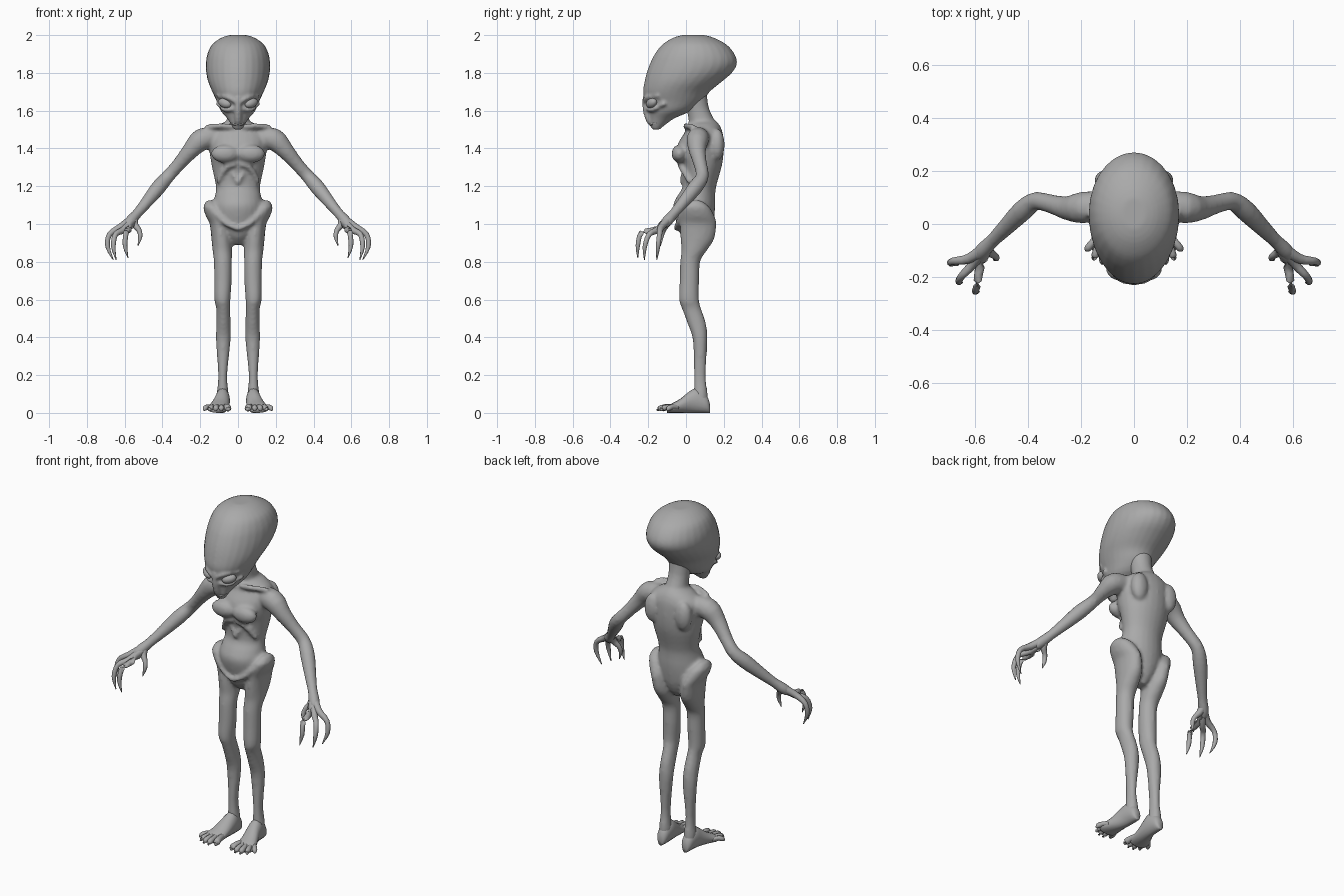
import bpy, bmesh, math
from mathutils import Vector, Matrix

skin = bpy.data.materials.new("grey_skin")
skin.diffuse_color = (0.4, 0.4, 0.4, 1)

X, Y, Z = Vector((1, 0, 0)), Vector((0, 1, 0)), Vector((0, 0, 1))


def spline(pts, steps):
    """Smooth interpolation through tuples of any length."""
    out, n = [], len(pts)
    for i in range(n - 1):
        p0, p1, p2, p3 = pts[max(i - 1, 0)], pts[i], pts[i + 1], pts[min(i + 2, n - 1)]
        for k in range(steps):
            t = k / steps
            out.append([0.5 * (2 * b + (c - a) * t + (2 * a - 5 * b + 4 * c - d) * t * t
                               + (3 * b - a - 3 * c + d) * t ** 3)
                        for a, b, c, d in zip(p0, p1, p2, p3)])
    return out + [list(pts[-1])]


def loft(bm, pts, axes=None, sides=16, steps=3, mirror=False):
    """Skin elliptical rings (x, y, z, radius_u, radius_v) along a path."""
    rows = spline(pts, steps)
    for s in ((1, -1) if mirror else (1,)):
        rings = []
        for i, r in enumerate(rows):
            c = Vector(r[:3])
            a, b = max(r[3], 0.001), max(r[-1], 0.001)
            if axes:
                u, v = axes
            else:
                t = (Vector(rows[min(i + 1, len(rows) - 1)][:3])
                     - Vector(rows[max(i - 1, 0)][:3])).normalized()
                u = t.cross(Y if abs(t.y) < 0.8 else Z).normalized()
                v = t.cross(u)
            ring = []
            for k in range(sides):
                w = 2 * math.pi * k / sides
                p = c + u * (a * math.cos(w)) + v * (b * math.sin(w))
                ring.append(bm.verts.new((p.x * s, p.y, max(p.z, 0))))
            rings.append(ring)
        for r0, r1 in zip(rings, rings[1:]):
            for k in range(sides):
                j = (k + 1) % sides
                bm.faces.new((r0[k], r0[j], r1[j], r1[k]))
        bm.faces.new(rings[0])
        bm.faces.new(rings[-1])


def ball(bm, c, r, yaw=0, roll=0):
    """Mirrored pair of ellipsoids."""
    for s in (1, -1):
        m = (Matrix.Translation((c[0] * s, c[1], c[2])) @ Matrix.Rotation(yaw * s, 4, 'Z')
             @ Matrix.Rotation(-roll * s, 4, 'Y') @ Matrix.Diagonal((*r, 1)))
        bmesh.ops.create_uvsphere(bm, u_segments=16, v_segments=10, radius=1, matrix=m)


def finish(bm, name, voxel=0, smooth=4):
    bmesh.ops.recalc_face_normals(bm, faces=bm.faces)
    me = bpy.data.meshes.new(name)
    bm.to_mesh(me)
    bm.free()
    me.materials.append(skin)
    ob = bpy.data.objects.new(name, me)
    bpy.context.collection.objects.link(ob)
    for p in me.polygons:
        p.use_smooth = True
    if voxel:   # fuse overlapping muscles into one skin
        m = ob.modifiers.new("fuse", 'REMESH')
        m.mode, m.voxel_size, m.use_smooth_shade = 'VOXEL', voxel, True
        m = ob.modifiers.new("soften", 'SMOOTH')
        m.factor, m.iterations = 0.5, smooth
    return ob


def upright(rows):
    """Rows of (z, y_front, y_back, half_width) to rings."""
    return [(0, (f + b) / 2, z, w, (b - f) / 2) for z, f, b, w in rows]


# Torso, from crotch to collar
body = bmesh.new()
loft(body, upright([
    (.89, .02, .09, .03), (.93, -.02, .12, .065), (.98, -.042, .14, .10),
    (1.04, -.06, .15, .128), (1.10, -.068, .155, .13), (1.15, -.045, .155, .122),
    (1.20, -.018, .16, .117), (1.30, -.025, .188, .138), (1.36, -.045, .198, .148),
    (1.42, -.045, .20, .155), (1.48, -.01, .195, .152), (1.52, .01, .18, .11),
    (1.545, .03, .16, .06)]), (X, Y), 24)
# Neck
loft(body, [(0, .105, 1.46, .085, .08), (0, .085, 1.54, .062, .07),
            (0, .06, 1.62, .058, .06), (0, .04, 1.72, .07, .07)], (X, Y))
# Chest muscles, collar bones, shoulder blades
ball(body, (.068, -.035, 1.372), (.076, .042, .048))
loft(body, [(.015, .0, 1.515, .012), (.08, .0, 1.52, .014), (.17, .04, 1.515, .014)], mirror=True)
ball(body, (.10, .165, 1.42), (.05, .04, .085))
# Rib arch, breastbone tip and belly fold
loft(body, [(.01, -.03, 1.315, .014), (.06, -.025, 1.30, .015), (.11, .02, 1.22, .012)], mirror=True)
loft(body, [(.028, -.02, 1.27, .009), (.0, -.025, 1.215, .008)], mirror=True)
loft(body, [(0, -.052, .975, .013), (.06, -.045, 1.0, .013), (.12, -.02, 1.06, .016)], mirror=True)
# Hips, buttocks and legs
loft(body, [
    (.15, .05, 1.125, .016, .03), (.132, .05, 1.09, .052, .075), (.11, .06, 1.04, .06, .092),
    (.098, .065, 1.0, .052, .097), (.087, .06, .92, .054, .09), (.083, .043, .86, .052, .068),
    (.08, .022, .8, .048, .053), (.08, .018, .7, .047, .052), (.083, .016, .6, .043, .053),
    (.078, .03, .55, .037, .051), (.077, .058, .47, .038, .049), (.078, .075, .38, .039, .038),
    (.081, .073, .2, .024, .032), (.081, .078, .1, .032, .037), (.081, .08, .04, .03, .036)],
    (X, Y), mirror=True)
# Arms
loft(body, [
    (.10, .075, 1.46, .05), (.19, .062, 1.448, .06), (.25, .06, 1.39, .046),
    (.31, .075, 1.32, .036), (.37, .086, 1.252, .035), (.42, .05, 1.195, .04),
    (.48, -.01, 1.12, .033), (.53, -.06, 1.06, .027), (.57, -.10, 1.015, .03),
    (.59, -.125, .99, .022)], mirror=True)
finish(body, "body", 0.01, 5)

# Head: swept-back skull tapering to a small chin
head = bmesh.new()
loft(head, upright([
    (1.50, -.178, -.14, .022), (1.525, -.19, -.11, .036), (1.56, -.193, -.06, .058),
    (1.60, -.20, .03, .092), (1.65, -.218, .09, .113), (1.70, -.227, .125, .136),
    (1.75, -.22, .185, .157), (1.80, -.208, .243, .168), (1.85, -.19, .27, .17),
    (1.90, -.165, .257, .162), (1.95, -.125, .215, .138), (1.985, -.07, .15, .09),
    (2.0, -.02, .10, .045)]), (X, Y), 28)
# Nose ridge, brows and cheekbones
loft(head, [(0, -.215, 1.67, .016), (0, -.212, 1.61, .018), (0, -.192, 1.55, .02),
            (0, -.175, 1.525, .014)])
loft(head, [(.008, -.218, 1.645, .012), (.055, -.203, 1.672, .014), (.105, -.14, 1.68, .013)],
     mirror=True)
loft(head, [(.02, -.205, 1.61, .01), (.07, -.178, 1.605, .012), (.108, -.11, 1.64, .012)],
     mirror=True)
finish(head, "head", 0.008, 3)

# Slanted eyes
eyes = bmesh.new()
ball(eyes, (.07, -.183, 1.64), (.04, .024, .025), 0.6, 0.3)
finish(eyes, "eyes")

# Lips
lips = bmesh.new()
loft(lips, [(.0, -.192, 1.53, .006), (.022, -.182, 1.528, .006), (.036, -.155, 1.535, .004)],
     sides=8, mirror=True)
finish(lips, "lips")

# Clawed fingers running from the wrist
fingers = bmesh.new()
WRIST = (.555, -.085, 1.03, .024)
for path in (
    [(.62, -.13, .985, .019), (.68, -.14, .945, .014), (.69, -.148, .88, .012), (.66, -.155, .81, .002)],
    [(.605, -.15, .97, .018), (.648, -.195, .945, .014), (.66, -.218, .88, .012), (.645, -.22, .81, .002)],
    [(.58, -.16, .97, .018), (.592, -.235, .955, .014), (.598, -.255, .885, .012), (.582, -.255, .82, .002)],
    [(.545, -.105, .995, .018), (.523, -.12, .965, .013), (.518, -.13, .93, .011), (.53, -.135, .885, .002)],
):
    loft(fingers, [WRIST] + path, sides=10, mirror=True)
finish(fingers, "fingers")

# Feet with splayed toes
feet = bmesh.new()
loft(feet, [(x, y, h / 2, w, h / 2) for y, x, w, h in (
    (.126, .08, .015, .05), (.11, .08, .03, .09), (.06, .081, .038, .13), (.02, .085, .042, .115),
    (-.03, .096, .05, .075), (-.075, .106, .058, .05), (-.10, .106, .05, .035))],
    (X, Z), mirror=True)
for tx, ty, r in ((.05, -.14, .017), (.088, -.155, .014), (.12, -.152, .014),
                  (.152, -.135, .013), (.18, -.10, .013)):
    bx, by = .1 + (tx - .11) * .55, -.045
    loft(feet, [(bx, by, .03, r), ((bx + tx) / 2, (by + ty) / 2, .032, r),
                (tx * .85 + bx * .15, ty * .85 + by * .15, .024, r * 1.05),
                (tx, ty, .012, .004)], sides=10, mirror=True)
finish(feet, "feet")
